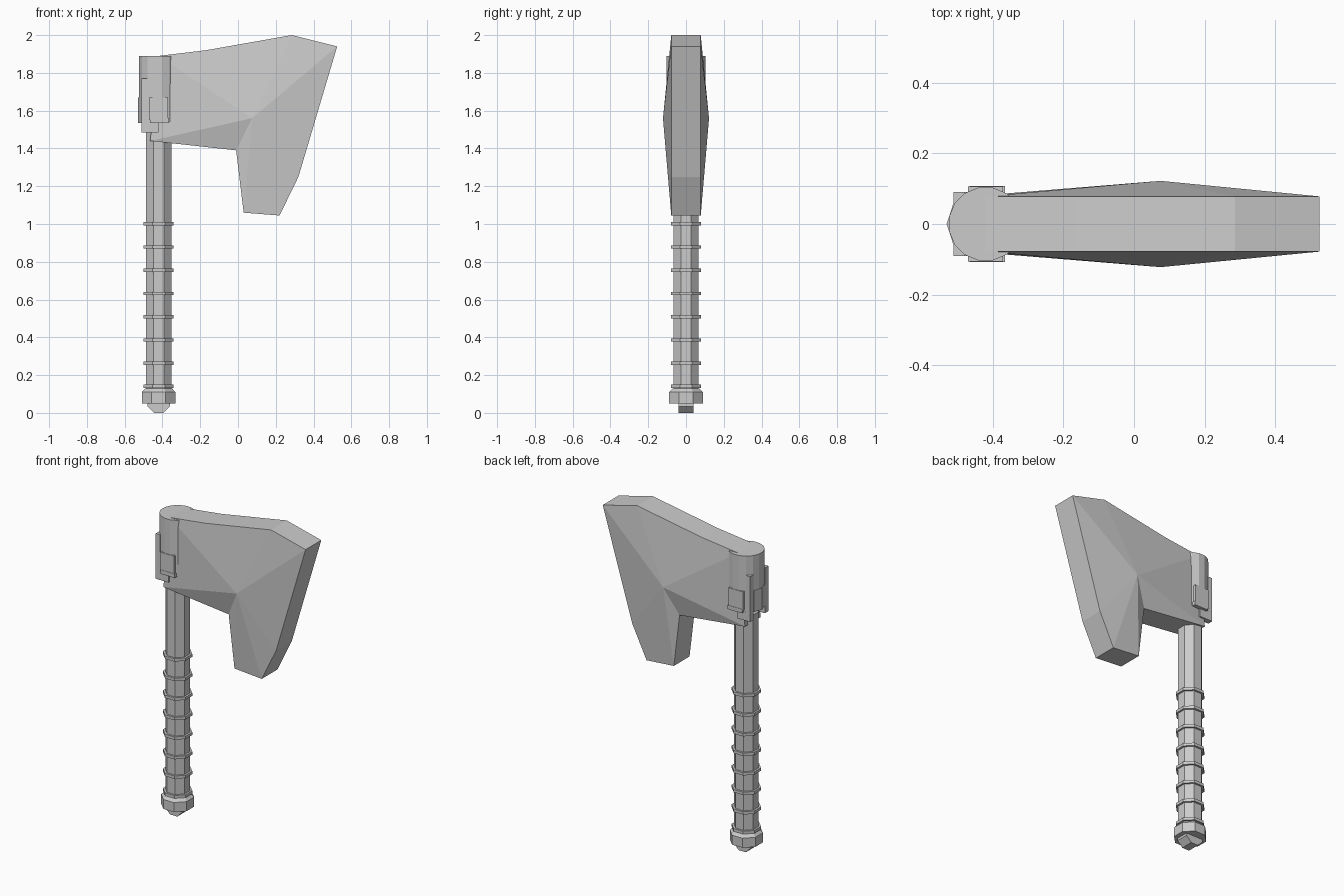
import bpy, bmesh, math

if "Cube" in bpy.data.objects:
    bpy.data.objects.remove(bpy.data.objects["Cube"])

CX = -0.42  # handle axis


def finish(name, bm):
    bmesh.ops.recalc_face_normals(bm, faces=bm.faces)
    me = bpy.data.meshes.new(name)
    bm.to_mesh(me)
    bm.free()
    ob = bpy.data.objects.new(name, me)
    bpy.context.collection.objects.link(ob)
    return ob


def lathe(name, profile, sides, turn=0.5):
    """Faceted solid of revolution on the handle axis; profile is (flat radius, z)."""
    bm = bmesh.new()
    k = 1 / math.cos(math.pi / sides)
    rings = []
    for r, z in profile:
        rings.append([bm.verts.new((CX + r * k * math.cos((i + turn) * math.tau / sides),
                                    r * k * math.sin((i + turn) * math.tau / sides), z))
                      for i in range(sides)])
    for a, b in zip(rings, rings[1:]):
        for i in range(sides):
            j = (i + 1) % sides
            bm.faces.new((a[i], a[j], b[j], b[i]))
    bm.faces.new(rings[0])
    bm.faces.new(rings[-1])
    return finish(name, bm)


def slab(name, outline, y0, y1, apex=None):
    """Extrude an xz outline along y; an apex (x, z, bulge) turns the sides into fans."""
    bm = bmesh.new()
    a = [bm.verts.new((x, y0, z)) for x, z in outline]
    b = [bm.verts.new((x, y1, z)) for x, z in outline]
    n = len(outline)
    for i in range(n):
        j = (i + 1) % n
        bm.faces.new((a[i], a[j], b[j], b[i]))
    for loop, s in ((a, -1), (b, 1)):
        if apex:
            tip = bm.verts.new((apex[0], s * apex[2], apex[1]))
            for i in range(n):
                bm.faces.new((loop[i], loop[(i + 1) % n], tip))
        else:
            bm.faces.new(loop)
    return finish(name, bm)


def rect(x0, x1, z0, z1):
    return [(x0, z0), (x1, z0), (x1, z1), (x0, z1)]


# Blade with a raised point on each cheek
slab("blade", [(-0.465, 1.44), (-0.01, 1.39), (0.03, 1.06), (0.22, 1.045), (0.32, 1.25),
               (0.525, 1.94), (0.285, 2.0), (-0.17, 1.92), (-0.42, 1.89)],
     -0.078, 0.078, (0.075, 1.56, 0.122))

# Handle shaft and grip rings
lathe("handle", [(0.067, 0.1), (0.067, 1.5)], 8)
for i in range(8):
    z = 0.14 + i * 0.123
    lathe("grip_ring", [(0.079, z - 0.009), (0.079, z + 0.009)], 8)

# Pommel and its end lug
lathe("pommel", [(0.089, 0.05), (0.089, 0.11), (0.07, 0.13)], 8)
slab("pommel_lug", [(-0.48, 0.06), (-0.48, 0.035), (-0.445, 0.0), (-0.395, 0.0),
                    (-0.36, 0.035), (-0.36, 0.06)], -0.04, 0.04)

# Socket collar around the blade root
lathe("collar", [(0.103, 1.54), (0.103, 1.89)], 16)

# Side panels with a lip, and L-shaped brackets, on both cheeks
for s in (-1, 1):
    slab("side_panel", rect(-0.47, -0.37, 1.55, 1.67), s * 0.08, s * 0.106)
    slab("side_lip", rect(-0.465, -0.365, 1.535, 1.56), s * 0.06, s * 0.108)
    slab("bracket", [(-0.51, 1.485), (-0.42, 1.485), (-0.42, 1.54), (-0.48, 1.54),
                     (-0.48, 1.77), (-0.51, 1.77)], s * 0.055, s * 0.09)

# Pointed rear panel with its lip
bm = bmesh.new()
pts = [(-0.49, -0.06), (-0.512, -0.055), (-0.53, 0), (-0.512, 0.055), (-0.49, 0.06)]
f = bm.faces.new([bm.verts.new((x, y, 1.535)) for x, y in pts])
up = bmesh.ops.extrude_face_region(bm, geom=[f])
for v in up["geom"]:
    if isinstance(v, bmesh.types.BMVert):
        v.co.z = 1.67
finish("rear_panel", bm)
